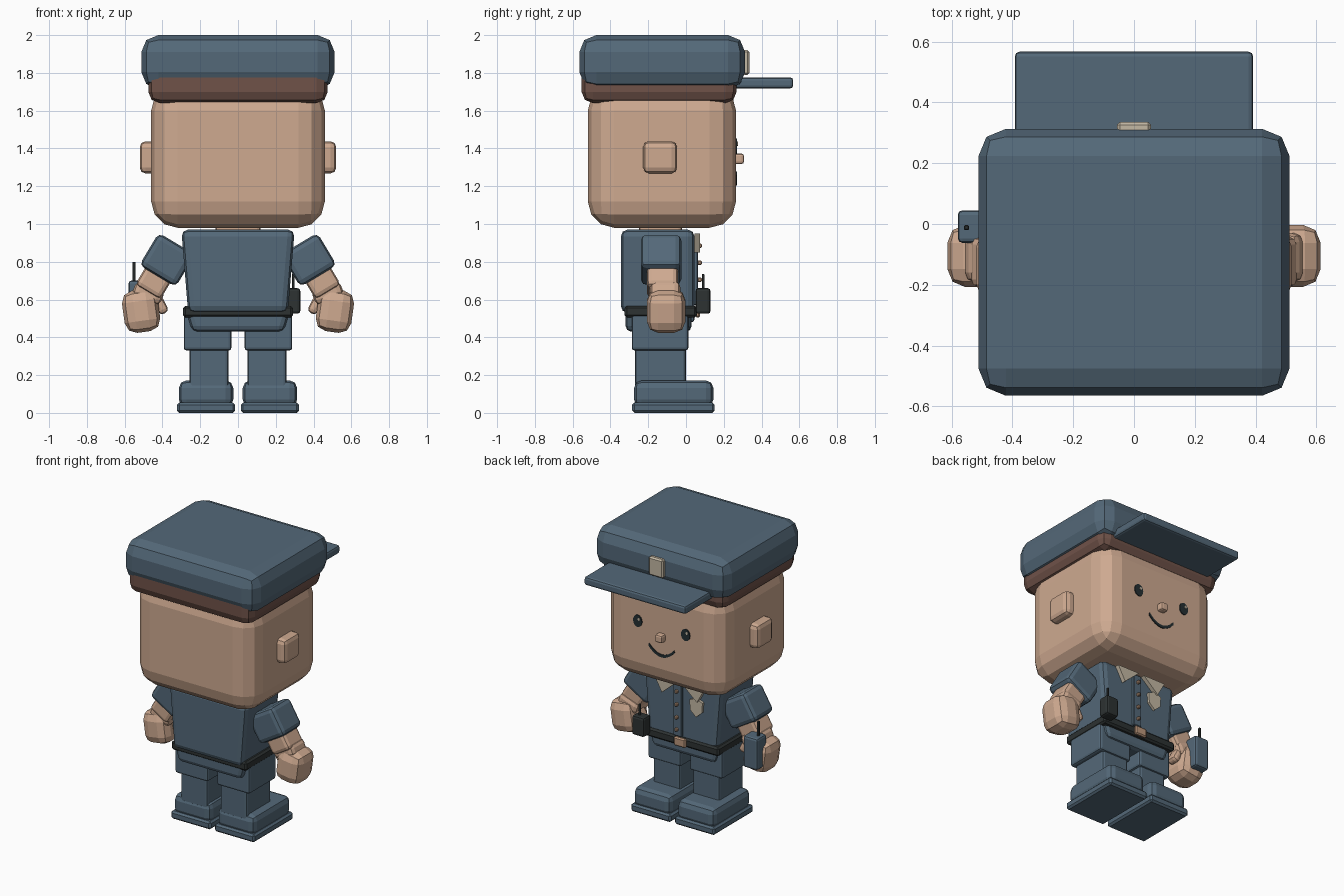
import bpy, bmesh, math
from mathutils import Matrix, Vector

if "Cube" in bpy.data.objects:
    bpy.data.objects.remove(bpy.data.objects["Cube"])


def material(name, rgb):
    m = bpy.data.materials.new(name)
    m.diffuse_color = (*rgb, 1)
    m.use_nodes = True
    m.node_tree.nodes["Principled BSDF"].inputs["Base Color"].default_value = m.diffuse_color
    return m


BLUE = material("uniform_blue", (0.088, 0.140, 0.190))
SKIN = material("skin", (0.62, 0.40, 0.28))
HAIR = material("hair_brown", (0.16, 0.085, 0.066))
DARK = material("dark_leather", (0.026, 0.032, 0.032))
BEIGE = material("badge_beige", (0.55, 0.48, 0.37))
TAN = material("brass_tan", (0.50, 0.31, 0.20))
EYE = material("eye_dark", (0.018, 0.028, 0.032))


def finish(bm, name, mat):
    bmesh.ops.recalc_face_normals(bm, faces=bm.faces[:])
    me = bpy.data.meshes.new(name)
    bm.to_mesh(me)
    bm.free()
    me.materials.append(mat)
    ob = bpy.data.objects.new(name, me)
    bpy.context.collection.objects.link(ob)
    return ob


def box(name, center, size, mat, bevel=0.02, segs=2, tilt=0, foot=1.0):
    """Bevelled box; foot scales the bottom in x, tilt turns it about y."""
    bm = bmesh.new()
    bmesh.ops.create_cube(bm, size=1)
    for v in bm.verts:
        k = foot if v.co.z < 0 else 1
        v.co = Vector((v.co.x * size[0] * k, v.co.y * size[1], v.co.z * size[2]))
    if bevel:
        bmesh.ops.bevel(bm, geom=bm.edges[:], offset=bevel, segments=segs,
                        profile=0.5, affect='EDGES')
    bm.transform(Matrix.Translation(center) @ Matrix.Rotation(math.radians(tilt), 4, 'Y'))
    return finish(bm, name, mat)


def span(name, x, y, z, mat, bevel=0.02, segs=2, foot=1.0):
    """Box given by its (low, high) range on each axis."""
    c = [(a + b) / 2 for a, b in (x, y, z)]
    s = [abs(b - a) for a, b in (x, y, z)]
    return box(name, c, s, mat, bevel, segs, 0, foot)


def plate(name, pts, y, depth, mat):
    """Flat outline in x/z, pushed forward along +y."""
    bm = bmesh.new()
    f = bm.faces.new([bm.verts.new((x, y, z)) for x, z in pts])
    ext = bmesh.ops.extrude_face_region(bm, geom=[f])
    for v in ext["geom"]:
        if isinstance(v, bmesh.types.BMVert):
            v.co.y += depth
    return finish(bm, name, mat)


def oval(cx, cz, rx, rz, n=16):
    return [(cx + rx * math.cos(2 * math.pi * i / n),
             cz + rz * math.sin(2 * math.pi * i / n)) for i in range(n)]


# Head, hair and neck
span("head", (-0.46, 0.46), (-0.52, 0.265), (0.98, 1.74), SKIN, 0.14, 3)
span("hair", (-0.475, 0.475), (-0.553, 0.268), (1.64, 1.86), HAIR, 0.06, 2)
span("neck", (-0.12, 0.12), (-0.25, -0.02), (0.93, 1.02), SKIN, 0.02)
span("nose", (-0.027, 0.027), (0.25, 0.307), (1.318, 1.372), SKIN, 0.012)

# Cap
span("cap_crown", (-0.512, 0.512), (-0.565, 0.313), (1.715, 2.0), BLUE, 0.09, 2)
span("cap_visor", (-0.392, 0.392), (0.2, 0.567), (1.718, 1.776), BLUE, 0.015)
span("cap_badge", (-0.056, 0.056), (0.3, 0.336), (1.79, 1.92), BEIGE, 0.01, 1)

# Smile
half = [-0.1 + 0.2 * i / 12 for i in range(13)]
curve = [(x, 1.205 + 5.5 * x * x) for x in half]
plate("mouth", curve + [(x * 0.97, z + 0.019) for x, z in reversed(curve)],
      0.264, 0.007, EYE)

# Torso, belt and hips
span("torso", (-0.3, 0.3), (-0.345, 0.045), (0.53, 0.97), BLUE, 0.035, 2, 0.88)
span("hips", (-0.275, 0.275), (-0.32, 0.03), (0.43, 0.54), BLUE, 0.03, 2, 0.88)
span("belt", (-0.29, 0.29), (-0.325, 0.058), (0.505, 0.567), DARK, 0.012, 1)
span("buckle", (-0.045, 0.045), (0.05, 0.075), (0.505, 0.567), TAN, 0.008, 1)

# Shirt front
span("placket", (-0.01, 0.055), (0.03, 0.064), (0.57, 0.94), BLUE, 0.005, 1)
for z in (0.885, 0.795, 0.705, 0.62):
    span("button", (0.012, 0.034), (0.06, 0.085), (z - 0.011, z + 0.011), TAN, 0.005, 1)
plate("chest_badge", [(-0.17, 0.85), (-0.12, 0.87), (-0.07, 0.85), (-0.075, 0.78),
                      (-0.12, 0.74), (-0.165, 0.78)], 0.044, 0.018, BEIGE)

# Paired parts
for s, side in ((1, "right"), (-1, "left")):
    # Face
    span(side + "_ear", (s * 0.43, s * 0.52), (-0.227, -0.047), (1.268, 1.438), SKIN, 0.03)
    plate(side + "_eye", oval(s * 0.185, 1.41, 0.034, 0.042), 0.264, 0.007, EYE)
    plate(side + "_eye_glint", oval(s * 0.185 - 0.012, 1.425, 0.009, 0.011, 8),
          0.268, 0.006, BEIGE)
    # Collar
    plate(side + "_collar", [(s * 0.02, 0.95), (s * 0.19, 0.95), (s * 0.135, 0.85)],
          0.044, 0.03, BEIGE)
    # Arm
    box(side + "_sleeve", (s * 0.375, -0.132, 0.81), (0.225, 0.215, 0.2), BLUE,
        0.03, 2, -31 * s)
    box(side + "_forearm", (s * 0.445, -0.125, 0.695), (0.155, 0.165, 0.13), SKIN,
        0.025, 2, -31 * s)
    # Hand
    box(side + "_wrist", (s * 0.475, -0.11, 0.635), (0.16, 0.16, 0.09), SKIN,
        0.03, 2, -20 * s)
    box(side + "_hand", (s * 0.513, -0.105, 0.54), (0.19, 0.205, 0.225), SKIN,
        0.06, 2, 8 * s)
    box(side + "_thumb", (s * 0.418, -0.085, 0.585), (0.055, 0.08, 0.13), SKIN,
        0.022, 2, 28 * s)
    # Leg
    span(side + "_thigh", (s * 0.035, s * 0.287), (-0.287, 0.012), (0.33, 0.53), BLUE, 0.015)
    span(side + "_shin", (s * 0.05, s * 0.256), (-0.27, 0.0), (0.13, 0.35), BLUE, 0.015)
    # Shoe
    span(side + "_shoe", (s * 0.025, s * 0.313), (-0.275, 0.145), (0.03, 0.172), BLUE, 0.04)
    span(side + "_sole", (s * 0.015, s * 0.323), (-0.285, 0.152), (0, 0.055), BLUE, 0.012, 1)

# Belt pouch with aerial
span("belt_pouch", (0.235, 0.33), (0.05, 0.13), (0.525, 0.66), DARK, 0.015)
span("pouch_aerial", (0.285, 0.299), (0.084, 0.098), (0.65, 0.735), DARK, 0.003, 1)

# Hand radio
span("radio_body", (-0.58, -0.47), (-0.062, 0.045), (0.48, 0.7), BLUE, 0.015)
span("radio_aerial", (-0.559, -0.543), (-0.02, -0.004), (0.69, 0.8), DARK, 0.003, 1)
